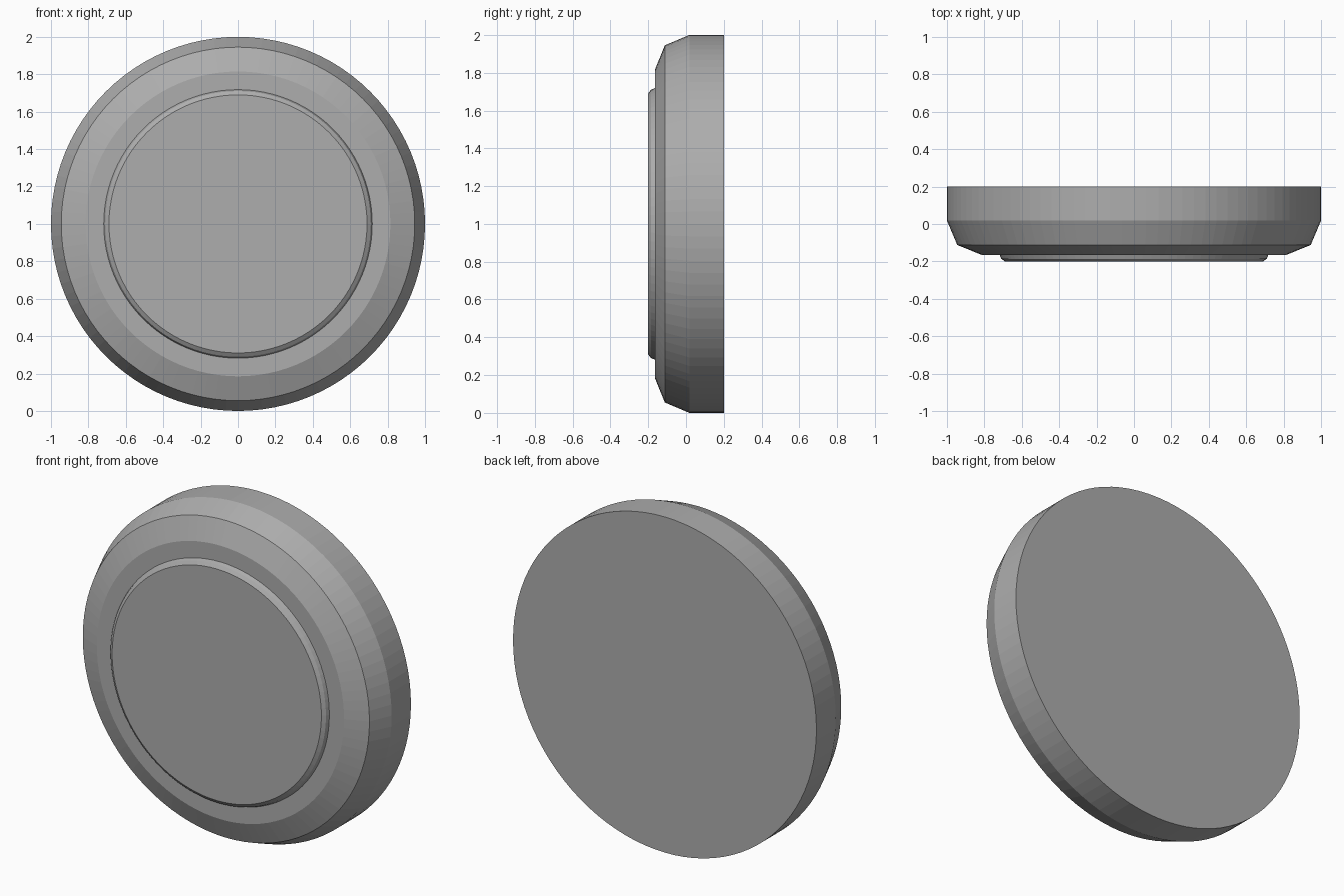
import bpy
import bmesh
from math import cos, sin, tau

if "Cube" in bpy.data.objects:
    bpy.data.objects.remove(bpy.data.objects["Cube"])

SEGMENTS = 96
CENTRE_Z = 1.0


def lathe(name, profile, material):
    """Revolve (radius, y) points about the y axis and cap both ends."""
    bm = bmesh.new()
    rings = []
    for r, y in profile:
        rings.append([bm.verts.new((r * cos(tau * i / SEGMENTS), y,
                                    CENTRE_Z + r * sin(tau * i / SEGMENTS)))
                      for i in range(SEGMENTS)])
    for a, b in zip(rings, rings[1:]):
        for i in range(SEGMENTS):
            j = (i + 1) % SEGMENTS
            bm.faces.new((a[i], a[j], b[j], b[i]))
    bm.faces.new(rings[0])
    bm.faces.new(rings[-1])
    bmesh.ops.recalc_face_normals(bm, faces=bm.faces)
    mesh = bpy.data.meshes.new(name)
    bm.to_mesh(mesh)
    bm.free()
    mesh.materials.append(material)
    obj = bpy.data.objects.new(name, mesh)
    bpy.context.collection.objects.link(obj)
    return obj


# Dark grey finish
grey = bpy.data.materials.new("dark_grey")
grey.diffuse_color = (0.42, 0.42, 0.42, 1.0)
grey.use_nodes = True
grey.node_tree.nodes["Principled BSDF"].inputs["Base Color"].default_value = grey.diffuse_color

# Round body with flat back, stepped front rim and raised face plate
lathe("round_body", [
    (1.0, 0.2), (1.0, 0.018), (0.945, -0.112), (0.815, -0.165),
    (0.718, -0.165), (0.71, -0.186), (0.69, -0.2),
], grey)
